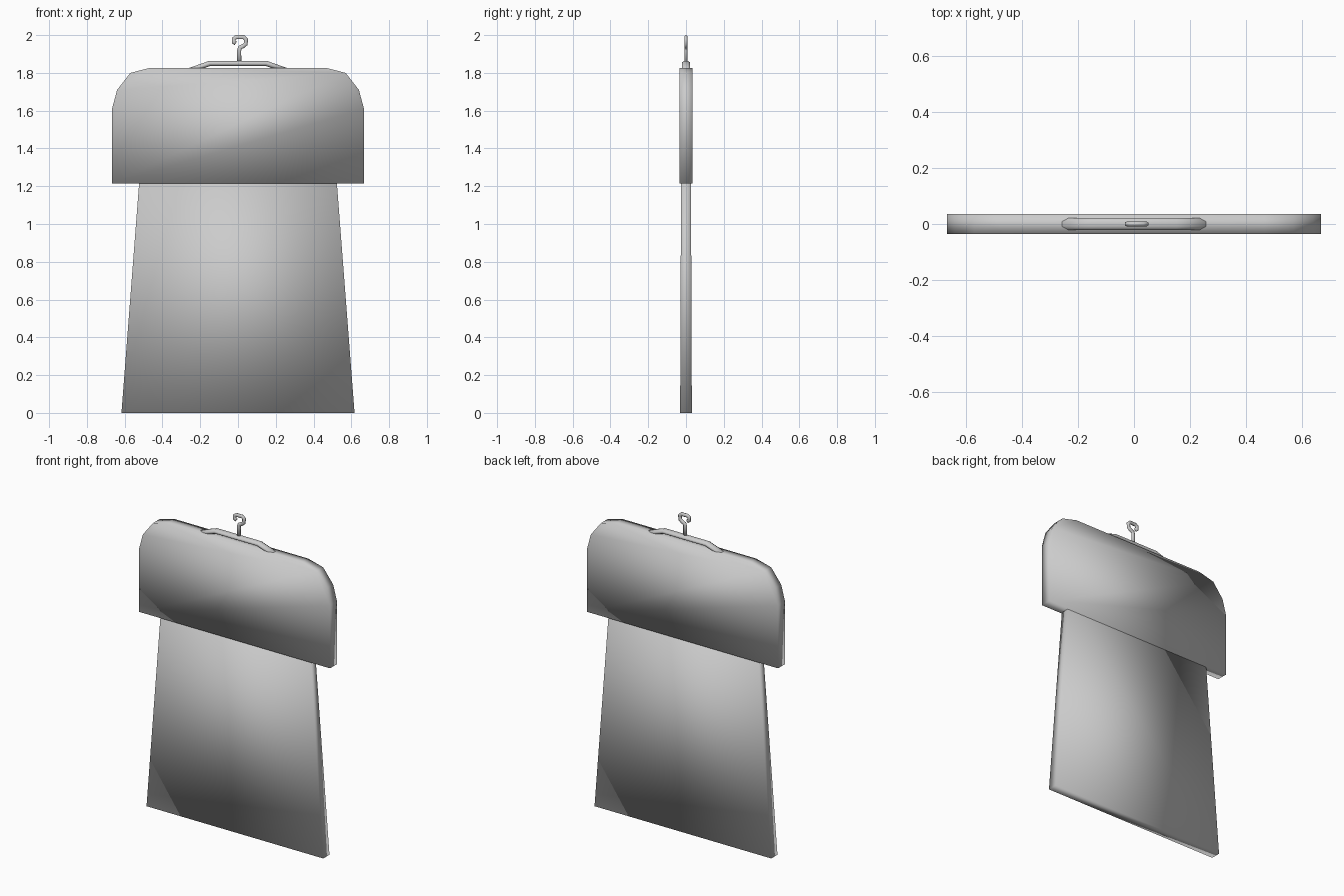
import bpy, bmesh, math
from mathutils import Vector

if "Cube" in bpy.data.objects:
    bpy.data.objects.remove(bpy.data.objects["Cube"])


def finish(bm, name, inward=False):
    """Smooth-shade everything, edges included, as one soft surface."""
    bmesh.ops.recalc_face_normals(bm, faces=bm.faces)
    if inward:
        bmesh.ops.reverse_faces(bm, faces=bm.faces)
    for f in bm.faces:
        f.smooth = True
    mesh = bpy.data.meshes.new(name)
    bm.to_mesh(mesh)
    bm.free()
    ob = bpy.data.objects.new(name, mesh)
    bpy.context.collection.objects.link(ob)
    return ob


def slab(name, half, depth, inward=False):
    """Mirror a right-hand outline of (x, z) and give it thickness in y."""
    outline = half + [(-x, z) for x, z in reversed(half)]
    bm = bmesh.new()
    rings = [[bm.verts.new((x, s * depth(z), z)) for x, z in outline] for s in (-1, 1)]
    n = len(outline)
    bm.faces.new(rings[0])
    bm.faces.new(rings[1][::-1])
    for i in range(n):
        j = (i + 1) % n
        bm.faces.new((rings[0][i], rings[1][i], rings[1][j], rings[0][j]))
    return finish(bm, name, inward)


def tube(name, path, r_plane, r_y, sides=8):
    """Sweep an elliptical section along a path in the xz plane."""
    pts = [Vector((x, 0, z)) for x, z in path]
    bm = bmesh.new()
    rings = []
    for i, p in enumerate(pts):
        a = (p - pts[max(i - 1, 0)]).normalized()
        b = (pts[min(i + 1, len(pts) - 1)] - p).normalized()
        t = (a + b).normalized()
        side = Vector((-t.z, 0, t.x))
        ring = []
        for k in range(sides):
            w = 2 * math.pi * (k + 0.5) / sides
            ring.append(bm.verts.new(p + side * r_plane * math.cos(w)
                                     + Vector((0, r_y * math.sin(w), 0))))
        rings.append(ring)
    for r, s in zip(rings, rings[1:]):
        for k in range(sides):
            m = (k + 1) % sides
            bm.faces.new((r[k], r[m], s[m], s[k]))
    bm.faces.new(rings[0][::-1])
    bm.faces.new(rings[-1])
    return finish(bm, name)


# Wide rounded upper fold
slab("upper_fold", [(0.667, 1.215), (0.667, 1.61), (0.64, 1.71), (0.57, 1.80), (0.465, 1.827)],
     lambda z: 0.035)

# Flared hanging panel, slightly thicker at the hem
slab("hanging_panel", [(0.617, 0.0), (0.517, 1.30)],
     lambda z: 0.031 - 0.005 * z / 1.3, inward=True)

# Hanger bar emerging from the fold
tube("hanger_bar", [(-0.28, 1.804), (-0.15, 1.850), (0.15, 1.850), (0.28, 1.804)],
     0.015, 0.024)

# Hook and its stem
tube("hanger_hook", [(-0.012, 1.956), (-0.023, 1.963), (-0.022, 1.981), (-0.010, 1.989),
                     (0.030, 1.989), (0.042, 1.978), (0.041, 1.953), (0.026, 1.941),
                     (0.010, 1.934), (0.006, 1.920), (0.006, 1.850)],
     0.0122, 0.009)
